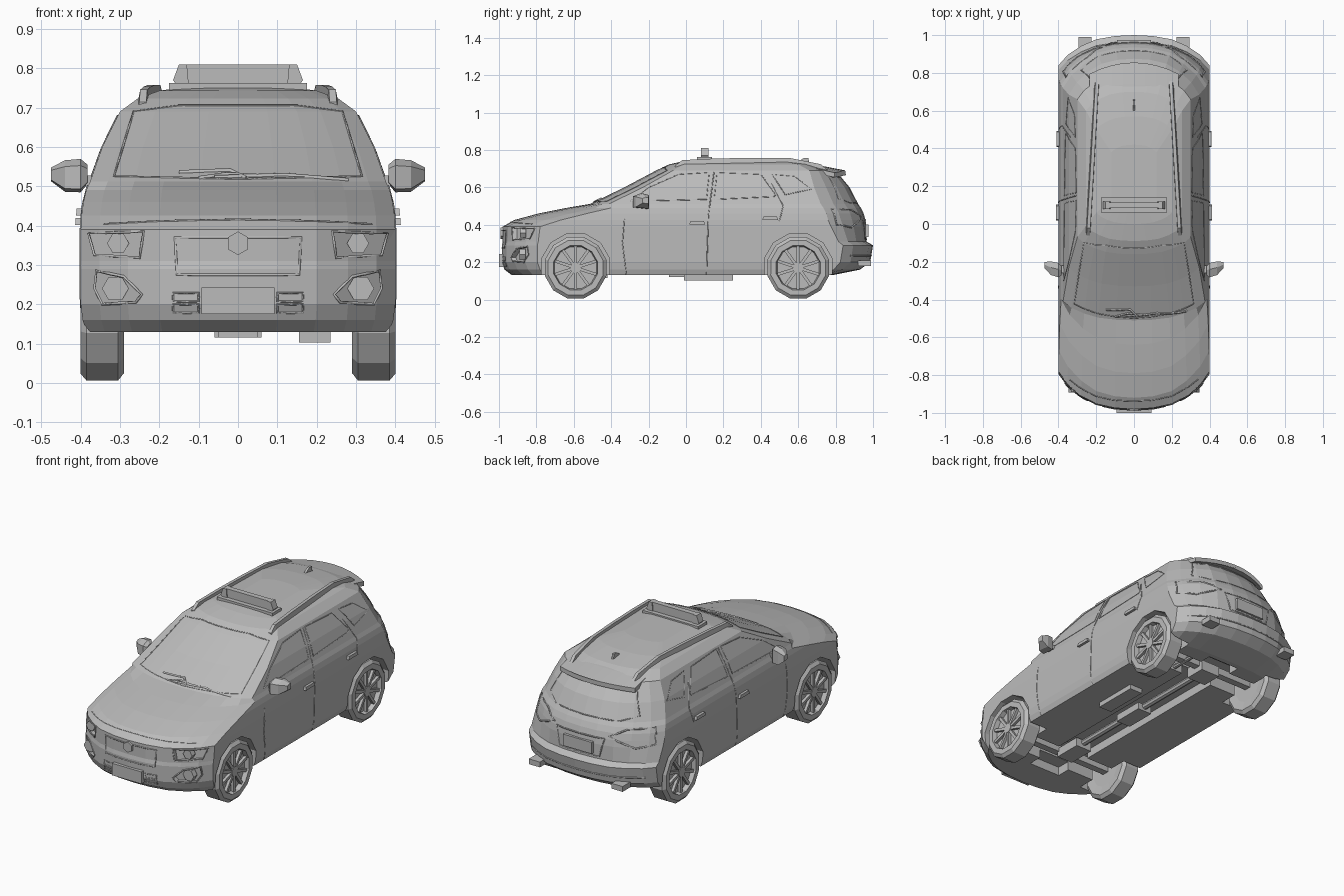
import bpy, bmesh, math
from mathutils import Vector, Matrix
from mathutils.bvhtree import BVHTree

if "Cube" in bpy.data.objects:
    bpy.data.objects.remove(bpy.data.objects["Cube"])

grey = bpy.data.materials.new("plain_grey")
grey.use_nodes = True
grey.diffuse_color = (0.5, 0.5, 0.5, 1)
grey.node_tree.nodes["Principled BSDF"].inputs["Base Color"].default_value = (0.5, 0.5, 0.5, 1)


def finish(name, bm):
    bmesh.ops.recalc_face_normals(bm, faces=bm.faces)
    me = bpy.data.meshes.new(name)
    bm.to_mesh(me)
    bm.free()
    me.materials.append(grey)
    ob = bpy.data.objects.new(name, me)
    bpy.context.scene.collection.objects.link(ob)
    return ob


def loft(name, rings, caps=True, closed=True):
    bm = bmesh.new()
    rows = [[bm.verts.new(p) for p in r] for r in rings]
    n = len(rows[0])
    for a, b in zip(rows, rows[1:]):
        for i in range(n if closed else n - 1):
            j = (i + 1) % n
            bm.faces.new((a[i], a[j], b[j], b[i]))
    if caps:
        bm.faces.new(rows[0])
        bm.faces.new(rows[-1])
    return finish(name, bm)


def box(name, c, s, taper=1.0):
    x, y, z = (v / 2 for v in s)
    return loft(name, [[(c[0] + sx * x * t, c[1] + sy * y * t, c[2] + h) for sx, sy in
                        ((-1, -1), (1, -1), (1, 1), (-1, 1))] for h, t in ((-z, 1), (z, taper))])


def cyl(name, c, rad, depth, axis, n=12, turn=0.0):
    """Prism around one axis (0, 1 or 2)."""
    rings = []
    for h in (-depth / 2, depth / 2):
        ring = []
        for i in range(n):
            a = 2 * math.pi * (i + turn) / n
            p = [math.cos(a) * rad, math.sin(a) * rad]
            p.insert(axis, h)
            ring.append(Vector(c) + Vector(p))
        rings.append(ring)
    return loft(name, rings)


def prism_y(name, pts, y0, y1):
    return loft(name, [[(x, y, z) for x, z in pts] for y in (y0, y1)])


def cut(target, cutter):
    cutter.hide_render = True
    m = target.modifiers.new("cut", "BOOLEAN")
    m.operation, m.object, m.solver = "DIFFERENCE", cutter, "EXACT"
    bpy.context.view_layer.update()
    dg = bpy.context.evaluated_depsgraph_get()
    me = bpy.data.meshes.new_from_object(target.evaluated_get(dg))
    target.modifiers.clear()
    target.data = me
    bpy.data.objects.remove(cutter)


# Body shell: stacked plan outlines with rounded nose and tail
CAP = [(0, 0), (.25, .03), (.5, .14), (.7, .36), (.88, .66), (1, 1)]
LEVELS = [  # height, half width, nose, nose depth, tail, tail depth
    (.13, .385, -.93, .17, .78, .05), (.16, .395, -.97, .19, .93, .14),
    (.20, .40, -.985, .19, .985, .16), (.29, .40, -.985, .19, 1.0, .16),
    (.31, .40, -.98, .19, .965, .15), (.39, .40, -.98, .20, .965, .19),
    (.425, .398, -.92, .25, .96, .20), (.46, .393, -.79, .26, .95, .20),
    (.49, .386, -.64, .24, .935, .20), (.512, .376, -.51, .10, .92, .20),
    (.60, .345, -.33, .10, .875, .19), (.69, .30, -.16, .09, .80, .14),
    (.723, .255, -.09, .08, .70, .10), (.743, .20, .0, .06, .57, .07),
    (.754, .12, .09, .04, .42, .04)]


def outline(z, w, f, df, r, dr):
    half = [(w * u, f + df * d) for u, d in CAP]
    a, b = f + df, r - dr
    half += [(w, a + (b - a) * k / 6) for k in range(1, 6)]
    half += [(w * u, r - dr * d) for u, d in reversed(CAP)]
    return [(x, y, z) for x, y in half] + [(-x, y, z) for x, y in half[-2:0:-1]]


body = loft("body", [outline(*lv) for lv in LEVELS])
deps = bpy.context.evaluated_depsgraph_get()
tree = BVHTree.FromObject(body, deps)


def touch(p, d):
    """Drop a point onto the shell along direction d."""
    d = Vector(d)
    hit = tree.ray_cast(Vector(p) - d * 3, d)[0]
    return hit if hit else Vector(p)


def trim(name, pts, d, rad=.003, closed=False):
    """Thin bead following the shell through the given points."""
    pts = [Vector(p) for p in pts]
    ends = pts[1:] + (pts[:1] if closed else [])
    path = []
    for a, b in zip(pts, ends):
        n = max(2, int((b - a).length / .04))
        path += [touch(a.lerp(b, k / n), d) for k in range(n)]
    if not closed:
        path.append(touch(pts[-1], d))
    cu = bpy.data.curves.new(name, "CURVE")
    cu.dimensions, cu.bevel_depth, cu.bevel_resolution = "3D", rad, 0
    sp = cu.splines.new("POLY")
    sp.points.add(len(path) - 1)
    for q, p in zip(sp.points, path):
        q.co = (*p, 1)
    sp.use_cyclic_u = closed
    cu.materials.append(grey)
    ob = bpy.data.objects.new(name, cu)
    bpy.context.scene.collection.objects.link(ob)


BACK, FRONT = (0, 1, 0), (0, -1, 0)
AXLES = {"front": -.59, "rear": .60}
SIDES = {"left": 1, "right": -1}
HEADLIGHT = [(.24, .385), (.38, .38), (.365, .325), (.25, .318)]
FOG = [(.245, .225), (.26, .205), (.345, .20), (.365, .24), (.36, .285), (.29, .27)]

# Wheel wells, lamp recesses and underside channels
for y in AXLES.values():
    for s in SIDES.values():
        cut(body, cyl("well_cutter", (s * .38, y, .17), .188, .22, 0, 12, .5))
    cut(body, box("axle_cutter", (0, y, .15), (.6, .16, .12)))
cut(body, box("tunnel_cutter", (0, 0, .13), (.20, 1.5, .10)))
for s in SIDES.values():
    for shape, y in ((HEADLIGHT, -.86), (FOG, -.89)):
        flip = [(s * x, z) for x, z in shape]
        hits = [touch((x, 0, z), BACK) + Vector((0, .025, 0)) for x, z in flip]
        cut(body, loft("lamp_cutter", [[(x, -1.2, z) for x, z in flip], hits]))

# Wheels
TYRE = [(.295, .10), (.29, .15), (.305, .17), (.385, .17), (.40, .152), (.40, .122), (.375, .116)]
for end, y in AXLES.items():
    for side, s in SIDES.items():
        tag = end + "_" + side
        loft(tag + "_tyre", [[(s * x, y + r * math.cos(k * math.pi / 6 + .26),
                               .17 + r * math.sin(k * math.pi / 6 + .26)) for k in range(12)]
                             for x, r in TYRE])
        cyl(tag + "_hub", (s * .384, y, .17), .028, .022, 0, 10)
        bm = bmesh.new()
        for k in range(10):
            m = (Matrix.Translation((s * .384, y, .17)) @ Matrix.Rotation(k * math.pi / 5, 4, "X")
                 @ Matrix.Translation((0, 0, .066)) @ Matrix.Diagonal((.016, .016, .10, 1)))
            bmesh.ops.create_cube(bm, size=1, matrix=m)
        finish(tag + "_spokes", bm)
    box(end + "_axle", (0, y, .165), (.6, .04, .04))

# Underside running gear
cyl("driveshaft", (0, 0, .15), .018, 1.2, 1, 8)
box("gearbox", (0, -.50, .14), (.10, .16, .05))
box("differential", (0, .58, .145), (.12, .12, .06))
box("centre_case", (0, .0, .14), (.09, .18, .04))
box("silencer", (.195, .12, .118), (.08, .26, .03))
cyl("exhaust_pipe", (.15, .45, .15), .012, .6, 1, 8)

# Side details: door seams, handles, windows and mirrors
for side, s in SIDES.items():
    inward = (-s, 0, 0)
    for label, pts in {
        "front_door_seam": [(-.32, .135), (-.34, .30), (-.33, .43)],
        "middle_door_seam": [(.11, .135), (.12, .45), (.15, .68)],
        "rear_door_seam": [(.50, .42), (.52, .50), (.46, .62)],
    }.items():
        trim(side + "_" + label, [(0, y, z) for y, z in pts], inward)
    for label, pts in {
        "front_window_frame": [(-.30, .525), (-.20, .60), (-.04, .67), (.125, .68), (.11, .535)],
        "rear_window_frame": [(.15, .535), (.165, .68), (.40, .67), (.48, .56), (.47, .55)],
        "quarter_window_frame": [(.53, .56), (.46, .67), (.58, .66), (.67, .59)],
    }.items():
        trim(side + "_" + label, [(0, y, z) for y, z in pts], inward, .0025, True)
    for end, y, z in (("front", .06, .41), ("rear", .45, .435)):
        p = touch((0, y, z), inward)
        box(side + "_" + end + "_handle", p + Vector((s * .006, 0, 0)), (.018, .085, .018), .85)
    loft(side + "_mirror", [[(s * x, y + dy, z + dz) for dy, dz in
                             ((-.5 * h, -.4 * h), (-.5 * h, .3 * h), (0, .5 * h),
                              (.4 * h, .4 * h), (.4 * h, -.5 * h))]
                            for x, y, z, h in ((.383, -.245, .53, .05), (.40, -.24, .527, .085),
                                               (.44, -.23, .526, .08), (.475, -.215, .53, .035))])
    box(side + "_mirror_foot", (s * .372, -.24, .515), (.04, .04, .025))

    # Lamps
    for label, c, r in (("headlight", (.305, .355), .028), ("fog_lamp", (.312, .24), .034)):
        y = touch((s * c[0], 0, c[1]), BACK).y
        cyl(side + "_" + label, (s * c[0], y + .016, c[1]), r, .032, 1, 6)
    for label, shape in (("headlight_frame", HEADLIGHT), ("fog_frame", FOG)):
        trim(side + "_" + label, [(s * x, 0, z) for x, z in shape], BACK, .004, True)
    trim(side + "_tail_lamp_frame", [(s * x, 0, z) for x, z in
         ((.17, .44), (.25, .48), (.36, .485), (.375, .40), (.30, .385))], FRONT, .005, True)
    box(side + "_exhaust_tip", (s * .26, .955, .195), (.07, .07, .03))

    # Roof rails
    rail = []
    for y in (-.06, -.02, .15, .35, .55, .72, .76):
        x = .243 - .058 * (y + .06)
        z = touch((s * x, y, 0), (0, 0, -1)).z
        lift = .004 if y in (-.06, .76) else .022
        rail.append([(s * (x + dx), y, z + dz) for dx, dz in
                     ((-.012, lift - .03), (-.010, lift), (.008, lift), (.014, lift - .03))])
    loft(side + "_roof_rail", rail)

# Front fascia
prism_y("front_plate", [(-.093, .175), (.093, .175), (.093, .243), (-.093, .243)], -1.0, -.97)
trim("grille_frame", [(-.16, 0, .37), (.16, 0, .37), (.155, 0, .275), (-.155, 0, .275)], BACK, .004, True)
cyl("grille_boss", (0, -.982, .355), .03, .018, 1, 6, .5)
for s in SIDES.values():
    for z in (.178, .207):
        trim("lower_vent", [(s * x, 0, z + h) for x, h in
                            ((.10, 0), (.165, 0), (.165, .022), (.10, .022))], BACK, .003, True)
trim("bonnet_edge", [(x, 0, .415 - .1 * x * x) for x in (-.34, -.2, 0, .2, .34)], BACK)

# Windscreen frame and wipers
trim("windscreen_frame", [(-.315, 0, .51 + .015), (-.265, 0, .69), (-.15, 0, .705), (.15, 0, .705),
                          (.265, 0, .69), (.315, 0, .525), (0, 0, .518)], BACK, .003, True)
for k, pts in enumerate(([(.02, .52), (-.02, .54), (-.15, .535)], [(.28, .515), (.12, .528), (-.06, .522)],
                         [(-.10, .52), (-.03, .53), (.06, .525)])):
    trim("wiper_%d" % k, [(x, 0, z) for x, z in pts], BACK, .006)

# Tailgate and rear bumper
prism_y("rear_plate", [(-.09, .335), (.09, .335), (.09, .40), (-.09, .40)], .955, .975)
trim("plate_recess_frame", [(-.15, 0, .425), (.15, 0, .425), (.125, 0, .322), (-.125, 0, .322)], FRONT, .004, True)
trim("rear_window_surround", [(-.23, 0, .655), (.23, 0, .655), (.28, 0, .54), (.2, 0, .515),
                              (-.2, 0, .515), (-.28, 0, .54)], FRONT, .003, True)
trim("rear_bumper_crease", [(x, 0, .235) for x in (-.36, 0, .36)], FRONT, .004)

# Rear spoiler
rings = []
for y, w, z, drop in ((.60, .21, .733, .02), (.74, .235, .712, .04), (.855, .235, .69, .06)):
    top = [(w * k / 4, y - drop * (k / 4) ** 2, z - .012 * (k / 4) ** 2) for k in range(-4, 5)]
    rings.append(top + [(x, yy, h - .025) for x, yy, h in reversed(top)])
loft("spoiler", rings)

# Roof sign and aerial fin
box("sign_base", (0, .10, .751), (.35, .08, .022))
prism_y("sign_bar", [(-.125, .755), (.125, .755), (.145, .81), (-.145, .81)], .085, .115)
for s in SIDES.values():
    prism_y("sign_end", [(s * x, z) for x, z in ((.125, .755), (.155, .755), (.165, .77), (.15, .81), (.13, .81))],
            .08, .12)
loft("aerial_fin", [[(x, y, z) for y, z in ((.575, .72), (.66, .72), (.655, .757), (.63, .757))]
                    for x in (-.006, .006)])
